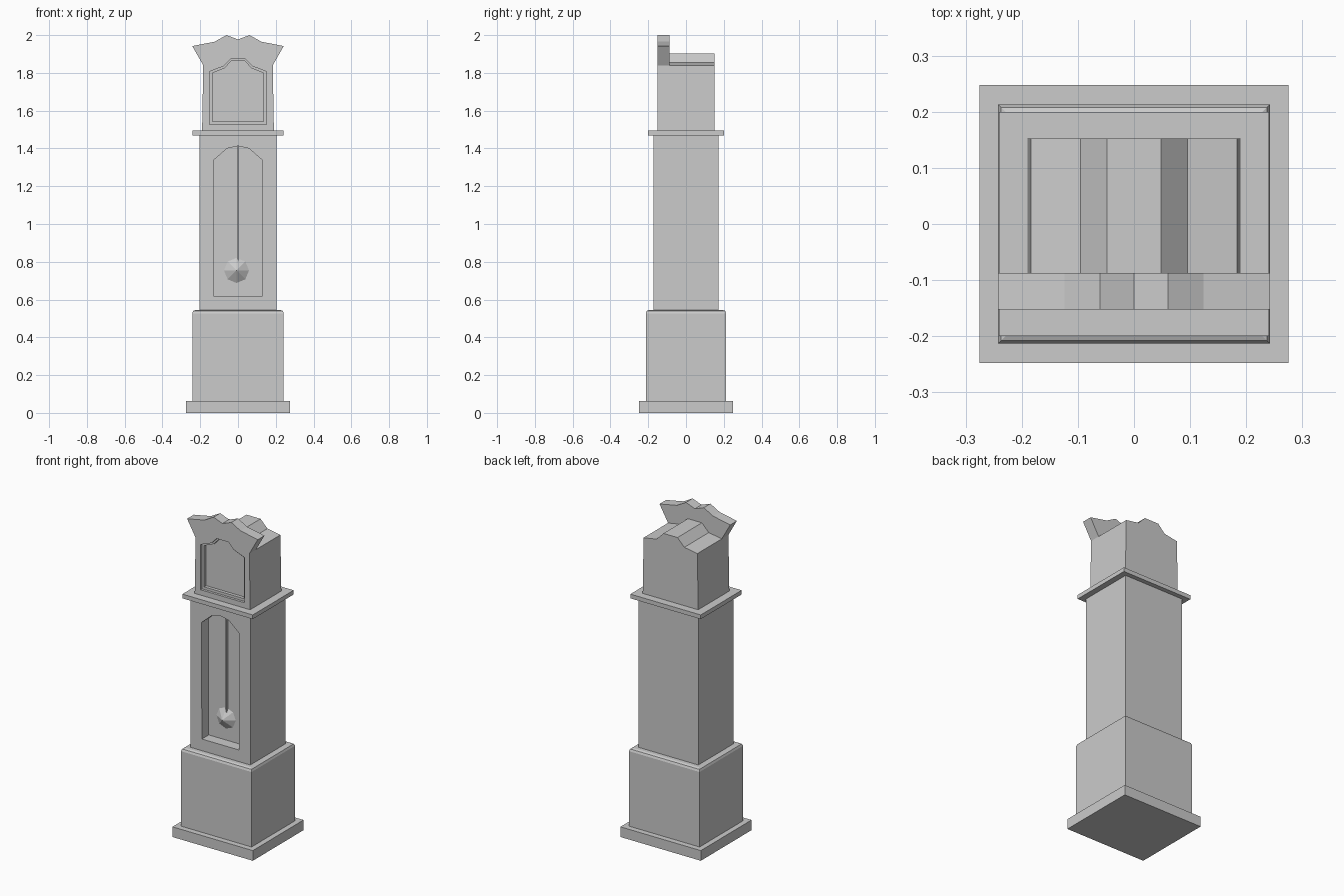
import bpy
import bmesh
import math
from mathutils import Matrix

cube = bpy.data.objects.get("Cube")
if cube:
    bpy.data.objects.remove(cube, do_unlink=True)

grey = bpy.data.materials.new("plain grey")
grey.use_nodes = True
colour = (0.6, 0.6, 0.6, 1)
grey.diffuse_color = colour
grey.node_tree.nodes["Principled BSDF"].inputs["Base Color"].default_value = colour


def finish(name, bm):
    bmesh.ops.recalc_face_normals(bm, faces=bm.faces[:])
    mesh = bpy.data.meshes.new(name)
    bm.to_mesh(mesh)
    bm.free()
    mesh.materials.append(grey)
    obj = bpy.data.objects.new(name, mesh)
    bpy.context.collection.objects.link(obj)
    return obj


def box(name, half_x, half_y, z0, z1, bevel=0):
    bm = bmesh.new()
    size = Matrix.Diagonal((2 * half_x, 2 * half_y, z1 - z0, 1))
    bmesh.ops.create_cube(bm, size=1, matrix=Matrix.Translation((0, 0, (z0 + z1) / 2)) @ size)
    if bevel:
        top = [e for e in bm.edges if all(v.co.z > z1 - 0.001 for v in e.verts)]
        bmesh.ops.bevel(bm, geom=top, offset=bevel, segments=2, profile=0.5, affect='EDGES')
    return finish(name, bm)


def prism(name, half, y0, y1):
    """Mirror a right-hand outline of (x, z) points and extrude it from y0 to y1."""
    outline = half + [(-x, z) for x, z in reversed(half) if x > 0]
    bm = bmesh.new()
    face = bm.faces.new([bm.verts.new((x, y0, z)) for x, z in outline])
    grown = bmesh.ops.extrude_face_region(bm, geom=[face])["geom"]
    verts = [g for g in grown if isinstance(g, bmesh.types.BMVert)]
    bmesh.ops.translate(bm, verts=verts, vec=(0, y1 - y0, 0))
    return finish(name, bm)


def carve(target, half, y0, y1):
    """Cut a mirrored outline into a part, then discard the cutter."""
    cutter = prism("recess_cutter", half, y0, y1)
    cutter.hide_render = True
    mod = target.modifiers.new("recess", 'BOOLEAN')
    mod.operation = 'DIFFERENCE'
    mod.solver = 'EXACT'
    mod.object = cutter
    bpy.context.view_layer.update()
    graph = bpy.context.evaluated_depsgraph_get()
    mesh = bpy.data.meshes.new_from_object(target.evaluated_get(graph))
    target.modifiers.clear()
    target.data = mesh
    bpy.data.objects.remove(cutter, do_unlink=True)


# Stacked case
box("plinth", 0.275, 0.248, 0, 0.063)
box("base", 0.242, 0.213, 0.063, 0.545, bevel=0.018)
trunk = box("trunk", 0.205, 0.172, 0.545, 1.468)
box("cornice", 0.241, 0.2, 1.468, 1.494)

# Arched pendulum opening
carve(trunk, [(0.127, 0.617), (0.13, 1.337), (0.058, 1.4), (0, 1.413)], -0.3, -0.105)

# Hood with stepped roof
prism("hood", [(0.19, 1.494), (0.184, 1.84), (0.095, 1.855), (0.048, 1.903)], -0.087, 0.152)

# Flared crest panel with a stepped dial recess
crest = prism("crest_panel", [(0.19, 1.494), (0.184, 1.84), (0.242, 1.942), (0.124, 1.965),
                              (0.061, 2.0), (0, 1.977)], -0.152, -0.087)
carve(crest, [(0.15, 1.527), (0.15, 1.807), (0.075, 1.836), (0.04, 1.873)], -0.3, -0.137)
carve(crest, [(0.136, 1.543), (0.136, 1.798), (0.069, 1.826), (0.035, 1.865)], -0.3, -0.117)

# Pendulum rod and faceted bob
prism("pendulum_rod", [(0.005, 0.76), (0.005, 1.41)], -0.118, -0.104)
bm = bmesh.new()
bmesh.ops.create_cone(bm, cap_ends=True, segments=8, radius1=0.068, radius2=0, depth=0.04,
                      matrix=Matrix.Translation((-0.008, -0.124, 0.754))
                      @ Matrix.Rotation(math.radians(90), 4, 'X'))
finish("pendulum_bob", bm)
